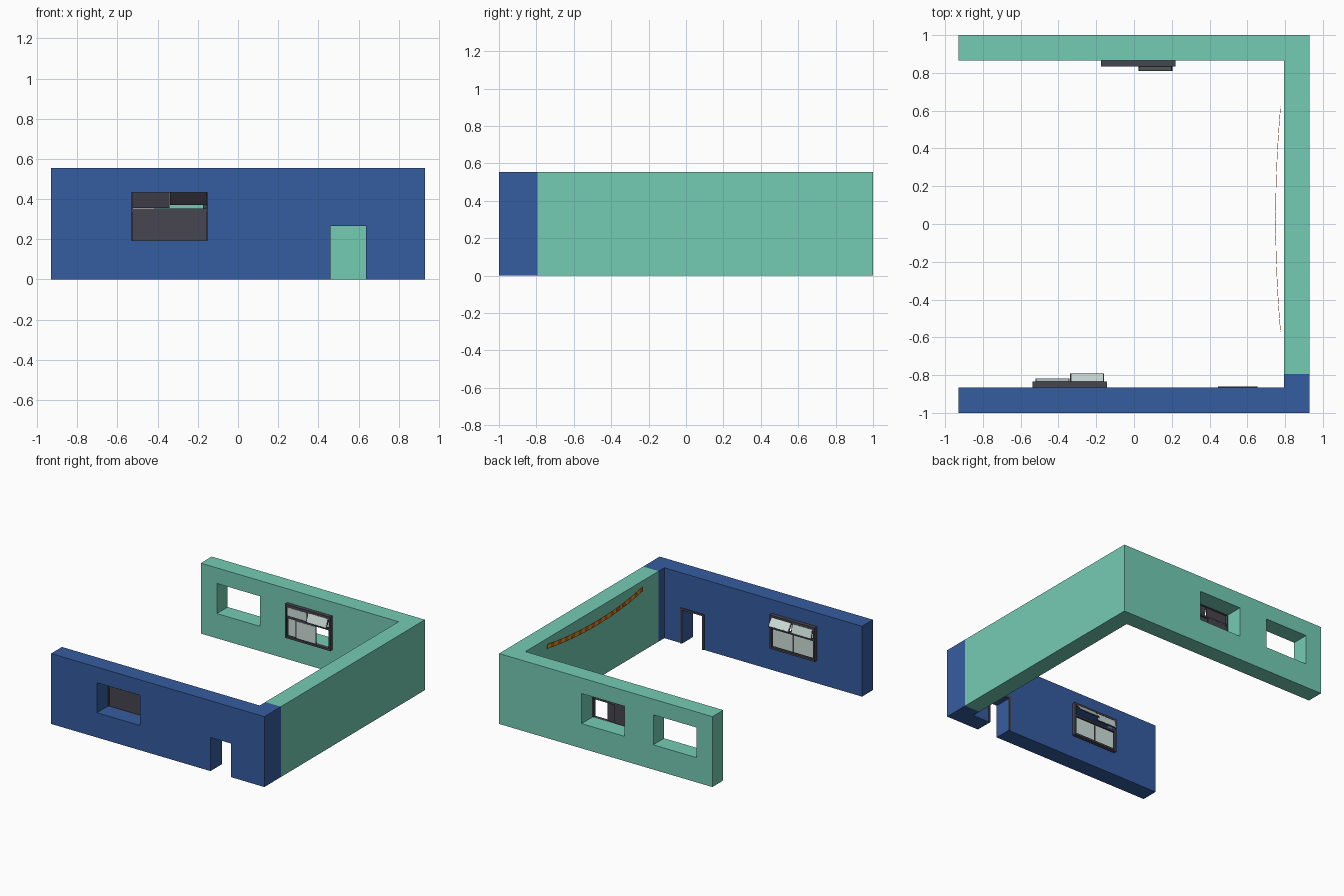
import bpy, bmesh, math
from mathutils import Matrix, Vector

if "Cube" in bpy.data.objects:
    bpy.data.objects.remove(bpy.data.objects["Cube"])


def mat(name, rgb):
    m = bpy.data.materials.new(name)
    lin = [((c / 255 + 0.055) / 1.055) ** 2.4 for c in rgb]
    m.diffuse_color = (*lin, 1)
    m.use_nodes = True
    m.node_tree.nodes["Principled BSDF"].inputs["Base Color"].default_value = m.diffuse_color
    return m


GREEN = mat("mint_green", (116, 204, 179))
BLUE = mat("wall_blue", (53, 93, 160))
DARK = mat("frame_charcoal", (71, 69, 80))
GLASS = mat("pale_glass", (206, 223, 218))
ORANGE = mat("garland_orange", (205, 90, 25))
YELLOW = mat("garland_yellow", (205, 160, 45))


def box(bm, a, b, mi=0, M=None):
    """Box between two corners, with a material index."""
    a, b = Vector(a), Vector(b)
    T = Matrix.Translation((a + b) / 2) @ Matrix.Diagonal([abs(c) for c in b - a] + [1])
    r = bmesh.ops.create_cube(bm, size=1, matrix=(M @ T) if M else T)
    for f in {f for v in r["verts"] for f in v.link_faces}:
        f.material_index = mi


def finish(name, bm, mats):
    me = bpy.data.meshes.new(name)
    bm.to_mesh(me)
    bm.free()
    for m in mats:
        me.materials.append(m)
    ob = bpy.data.objects.new(name, me)
    bpy.context.collection.objects.link(ob)
    return ob


def wall(name, outline, holes, m, height=0.555):
    """Extruded footprint with rectangular openings (x0, x1, z0, z1, y0, y1)."""
    bm = bmesh.new()
    f = bm.faces.new([bm.verts.new((x, y, 0)) for x, y in outline])
    r = bmesh.ops.extrude_face_region(bm, geom=[f])
    up = [v for v in r["geom"] if isinstance(v, bmesh.types.BMVert)]
    bmesh.ops.translate(bm, verts=up, vec=(0, 0, height))
    bmesh.ops.recalc_face_normals(bm, faces=bm.faces)
    ob = finish(name, bm, [m])
    for x0, x1, z0, z1, y0, y1 in holes:
        cb = bmesh.new()
        box(cb, (x0, y0, z0), (x1, y1, z1))
        cut = finish("cutter", cb, [m])
        cut.hide_render = True
        mod = ob.modifiers.new("opening", "BOOLEAN")
        mod.operation, mod.solver, mod.object = "DIFFERENCE", "EXACT", cut
        bpy.context.view_layer.objects.active = ob
        bpy.ops.object.modifier_apply(modifier=mod.name)
        bpy.data.objects.remove(cut)


# Walls
wall("blue_front_wall",
     [(-.93, -1), (.93, -1), (.93, -.795), (.795, -.795), (.795, -.865), (-.93, -.865)],
     [(-.53, -.153, .195, .432, -1.1, -.83), (.46, .638, -.1, .265, -1.1, -.83)], BLUE)
wall("green_side_and_back_wall",
     [(.93, -.795), (.93, 1), (-.93, 1), (-.93, .865), (.795, .865), (.795, -.795)],
     [(-.165, .21, .195, .432, .8, 1.1), (-.79, -.415, .195, .432, .8, 1.1)], GREEN)


def frame(name, x0, x1, z0, z1, y0, y1, w, sill=True):
    bm = bmesh.new()
    box(bm, (x0, y0, z0), (x0 + w, y1, z1))
    box(bm, (x1 - w, y0, z0), (x1, y1, z1))
    box(bm, (x0 + w, y0, z1 - w), (x1 - w, y1, z1))
    if sill:
        box(bm, (x0 + w, y0, z0), (x1 - w, y1, z0 + w))
    return finish(name, bm, [DARK])


def sash(name, x0, x1, ztop, h, y, d, tilt=0):
    """Dark leaf with pale glass on the room side, hinged along its top."""
    M = Matrix.Translation((0, y, ztop)) @ Matrix.Rotation(math.radians(tilt) * d, 4, "X")
    bm = bmesh.new()
    box(bm, (x0, 0, -h), (x1, .006 * d, 0), 0, M)
    b = .007
    box(bm, (x0 + b, .006 * d, -h + b), (x1 - b, .0075 * d, -b), 1, M)
    finish(name, bm, [DARK, GLASS])


def window(name, cx, y, d, tilts, lower):
    w = .197
    frame(name + "_frame", cx - w, cx + w, .18, .447, y, y + .03 * d, .015)
    bm = bmesh.new()
    box(bm, (cx - .182, y + .005 * d, .338), (cx + .182, y + .026 * d, .352))
    finish(name + "_crossbar", bm, [DARK])
    for side, t in zip((0, 1), tilts):  # top-hung vents
        x0 = cx - .182 + side * .183
        sash(f"{name}_vent_{side}", x0, x0 + .181, .432, .078, y + .022 * d, d, t)
    for i, (a, b, off) in enumerate(lower):  # lower sliding panes
        sash(f"{name}_pane_{i}", cx + a, cx + b, .34, .146, y + off * d, d)


window("front_window", -.34, -.865, 1, (15, 37), [(-.183, 0, .008), (0, .183, .008)])
window("back_window", .022, .865, -1, (0, 20), [(-.183, 0, .006), (-.11, .07, .016)])

# Door trim
frame("door_frame", .445, .653, 0, .28, -.865, -.859, .015, sill=False)

# Sagging, bowed garland of small plates along the side wall
N = 30
bm = bmesh.new()


def path(t):
    u = 2 * t - 1
    return Vector((.75 + .026 * u * u, .62 - 1.19 * t, .476 + .03 * u * u))


for i in range(N):
    p, q = path(i / N), path((i + 1) / N)
    s = q - p
    M = Matrix.Translation((p + q) / 2) @ Vector((0, -1, 0)).rotation_difference(s).to_matrix().to_4x4()
    half = s.length * .49
    box(bm, (-.001, -half, -.018), (.001, half, .018), i % 2, M)
finish("garland", bm, [YELLOW, ORANGE])
